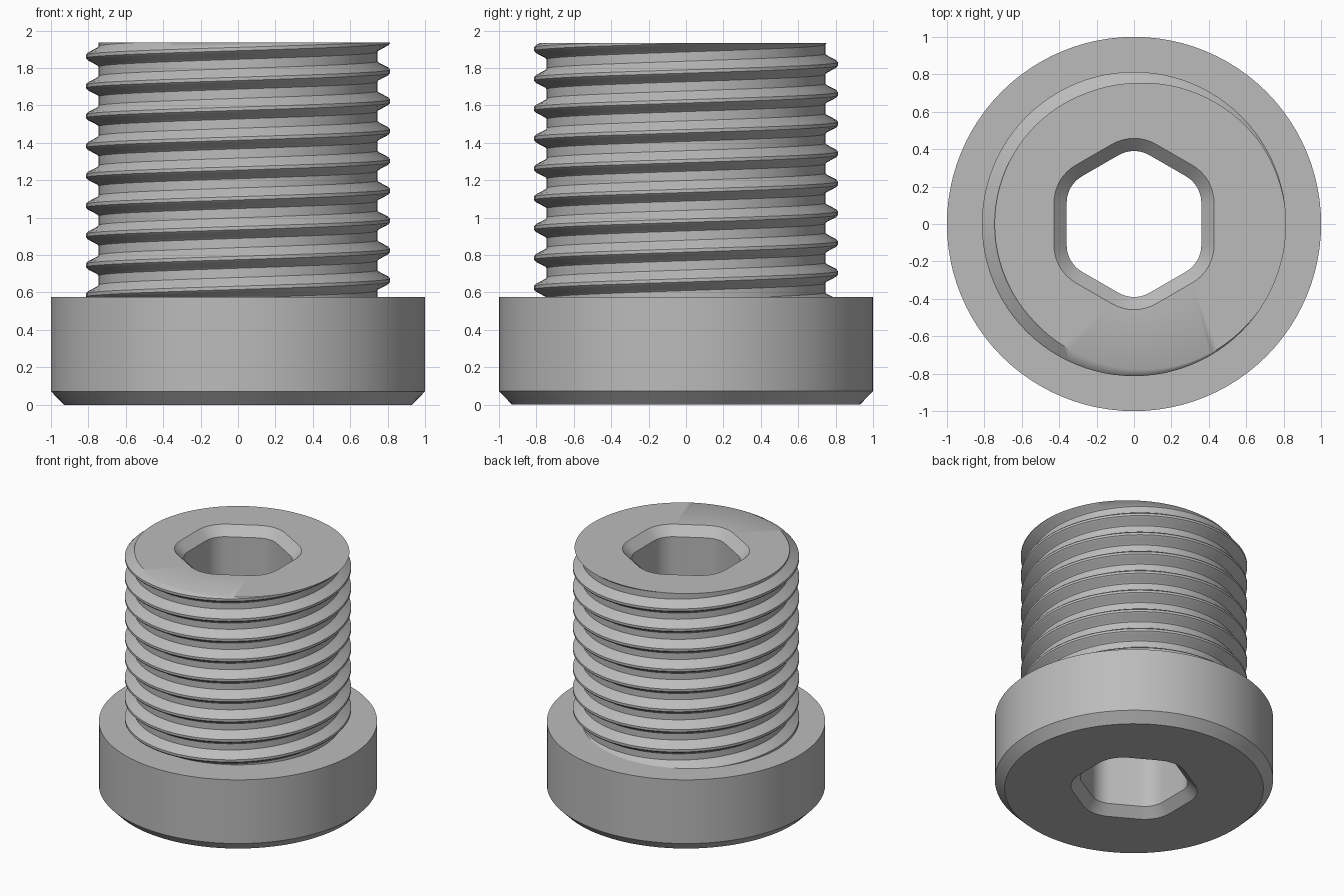
import bpy, bmesh, math
from mathutils import Vector

cube = bpy.data.objects.get("Cube")
if cube:
    bpy.data.objects.remove(cube, do_unlink=True)

HEAD_TOP, TOP = 0.577, 1.935
ROOT, CREST, PITCH, START = 0.745, 0.815, 0.1595, 0.665
SEG = 96
CHAMFER = 0.068

steel = bpy.data.materials.new("grey_steel")
steel.use_nodes = True
colour = (0.5, 0.5, 0.5, 1)
steel.diffuse_color = colour
steel.node_tree.nodes["Principled BSDF"].inputs["Base Color"].default_value = colour


def circle(r):
    return [(r * math.cos(math.tau * i / SEG), r * math.sin(math.tau * i / SEG))
            for i in range(SEG)]


def rounded_hex(offset=0.0, arc=8):
    """Hexagon with flats facing +x and -x, rounded at its corners."""
    pts = []
    for k in range(6):
        a = math.radians(30 + 60 * k)
        for j in range(arc + 1):
            b = a + math.radians(60 * j / arc - 30)
            r = 0.166 + offset
            pts.append((0.224 * math.cos(a) + r * math.cos(b),
                        0.224 * math.sin(a) + r * math.sin(b)))
    return pts


def loft(bm, rings):
    """Join successive (outline, z) rings with quads."""
    loops = [[bm.verts.new((x, y, z)) for x, y in pts] for pts, z in rings]
    for lo, hi in zip(loops, loops[1:]):
        for i in range(len(lo)):
            j = (i + 1) % len(lo)
            bm.faces.new((lo[i], lo[j], hi[j], hi[i]))


def cap(bm, z):
    """Fill the flat ring between the open loops lying at height z."""
    edges = [e for e in bm.edges if e.is_boundary
             and all(abs(v.co.z - z) < 1e-4 for v in e.verts)]
    bmesh.ops.triangle_fill(bm, edges=edges, use_beauty=True, normal=Vector((0, 0, 1)))


def finish(bm, name):
    bmesh.ops.recalc_face_normals(bm, faces=bm.faces[:])
    mesh = bpy.data.meshes.new(name)
    bm.to_mesh(mesh)
    bm.free()
    mesh.materials.append(steel)
    obj = bpy.data.objects.new(name, mesh)
    bpy.context.collection.objects.link(obj)
    bpy.ops.object.select_all(action="DESELECT")
    obj.select_set(True)
    bpy.context.view_layer.objects.active = obj
    bpy.ops.object.shade_smooth_by_angle(angle=math.radians(35))


# Head: chamfered disc with the lower half of the hex bore
bm = bmesh.new()
loft(bm, [(circle(0.93), 0), (circle(1), 0.072), (circle(1), HEAD_TOP)])
loft(bm, [(rounded_hex(CHAMFER), 0), (rounded_hex(), CHAMFER), (rounded_hex(), HEAD_TOP)])
cap(bm, 0)
cap(bm, HEAD_TOP)
finish(bm, "head")

# Threaded shank: thread profile swept along a helix, trimmed flat at both ends
half = PITCH / 2
profile = [(-half, ROOT), (-0.055, ROOT), (-0.046, ROOT + 0.008), (-0.02, CREST - 0.012),
           (-0.009, CREST - 0.002), (0.009, CREST - 0.002), (0.02, CREST - 0.012),
           (0.046, ROOT + 0.008), (0.055, ROOT), (half, ROOT)]
bm = bmesh.new()
rows = []
for s in range(-2 * SEG, 10 * SEG + 1):
    a = math.tau * s / SEG
    z = START + PITCH * s / SEG
    rows.append([bm.verts.new((r * math.cos(a), r * math.sin(a), z + dz)) for dz, r in profile])
for a, b in zip(rows, rows[1:]):
    for i in range(len(profile) - 1):
        bm.faces.new((a[i], b[i], b[i + 1], a[i + 1]))
bmesh.ops.remove_doubles(bm, verts=bm.verts[:], dist=1e-4)
for z, up in ((TOP, 1), (HEAD_TOP, -1)):
    bmesh.ops.bisect_plane(bm, geom=bm.verts[:] + bm.edges[:] + bm.faces[:], dist=1e-5,
                           plane_co=(0, 0, z), plane_no=(0, 0, up), clear_outer=True)

# Upper half of the hex bore and the flat end face
loft(bm, [(rounded_hex(), HEAD_TOP), (rounded_hex(), TOP - CHAMFER), (rounded_hex(CHAMFER), TOP)])
cap(bm, TOP)
finish(bm, "threaded_shank")
